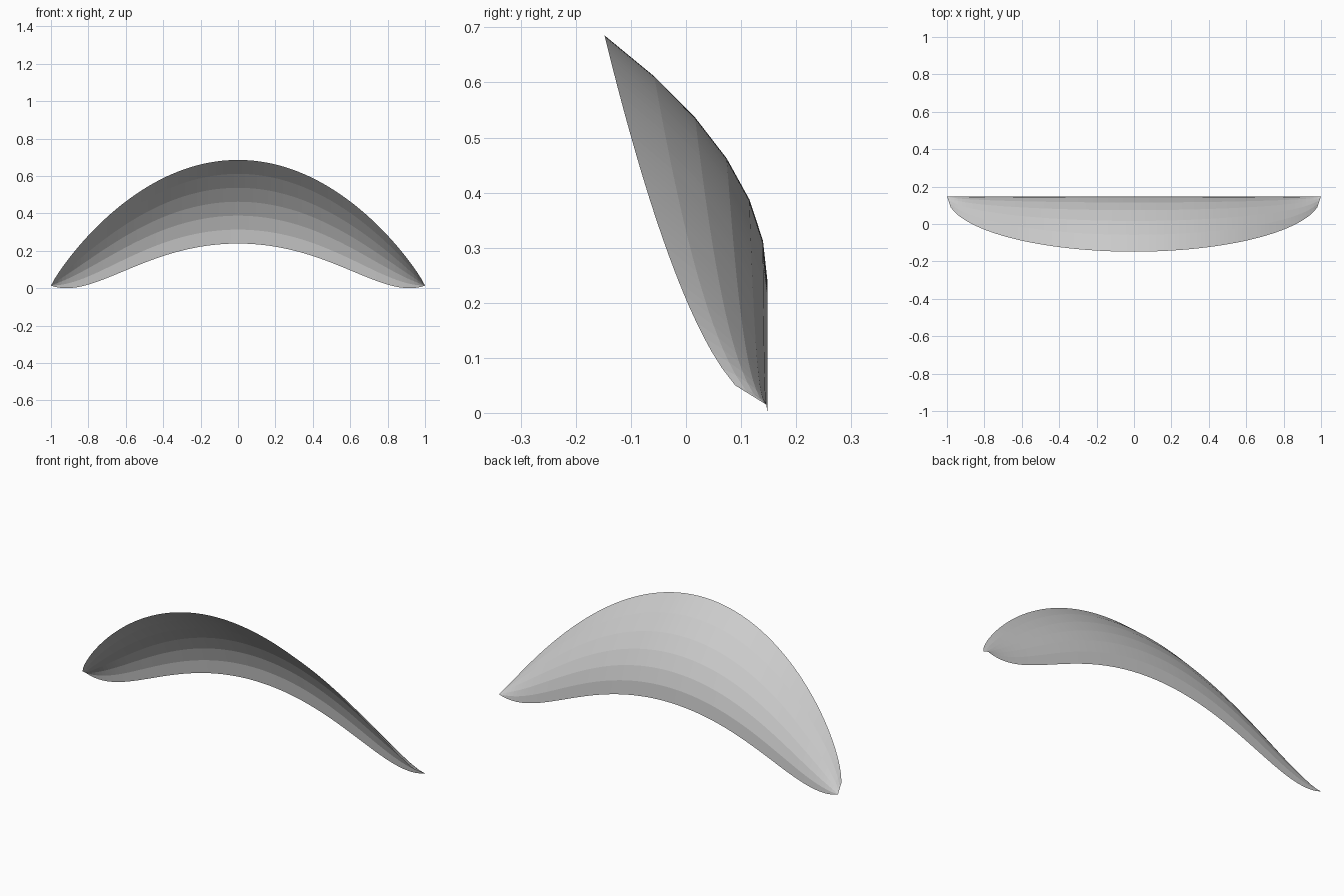
import bpy, bmesh

if "Cube" in bpy.data.objects:
    bpy.data.objects.remove(bpy.data.objects["Cube"])

COLS, BANDS = 100, 6
TIP_Z, HALF_DEPTH = 0.015, 0.148


def upper_edge(u):
    return TIP_Z + 0.672 * u ** 0.9


def lower_edge(u):
    return TIP_Z - 0.1764 * u + 0.6074 * u ** 2 - 0.206 * u ** 3


def shell_point(x, v):
    """v runs from the straight back lower rim (0) to the front upper rim (1)."""
    u = max(0.0, 1 - x * x)
    z = lower_edge(u) + (upper_edge(u) - lower_edge(u)) * v
    y = HALF_DEPTH - 2 * HALF_DEPTH * u ** 0.5 * v * v
    return x, y, z


# Thin curved shell: six flat bands running tip to tip
bm = bmesh.new()
grid = [[bm.verts.new(shell_point(-1 + 2 * i / COLS, k / BANDS))
         for k in range(BANDS + 1)] for i in range(COLS + 1)]
for a, b in zip(grid, grid[1:]):
    for k in range(BANDS):
        bm.faces.new((a[k], a[k + 1], b[k + 1], b[k]))

# Close both pointed tips
bmesh.ops.remove_doubles(bm, verts=bm.verts, dist=1e-5)
low = min(v.co.z for v in bm.verts)
for v in bm.verts:
    v.co.z -= low

# Outer side faces up and back
bm.normal_update()
if sum(f.normal.z for f in bm.faces) < 0:
    bmesh.ops.reverse_faces(bm, faces=bm.faces)

mesh = bpy.data.meshes.new("curved_shell")
bm.to_mesh(mesh)
bm.free()
shell = bpy.data.objects.new("curved_shell", mesh)
bpy.context.collection.objects.link(shell)
